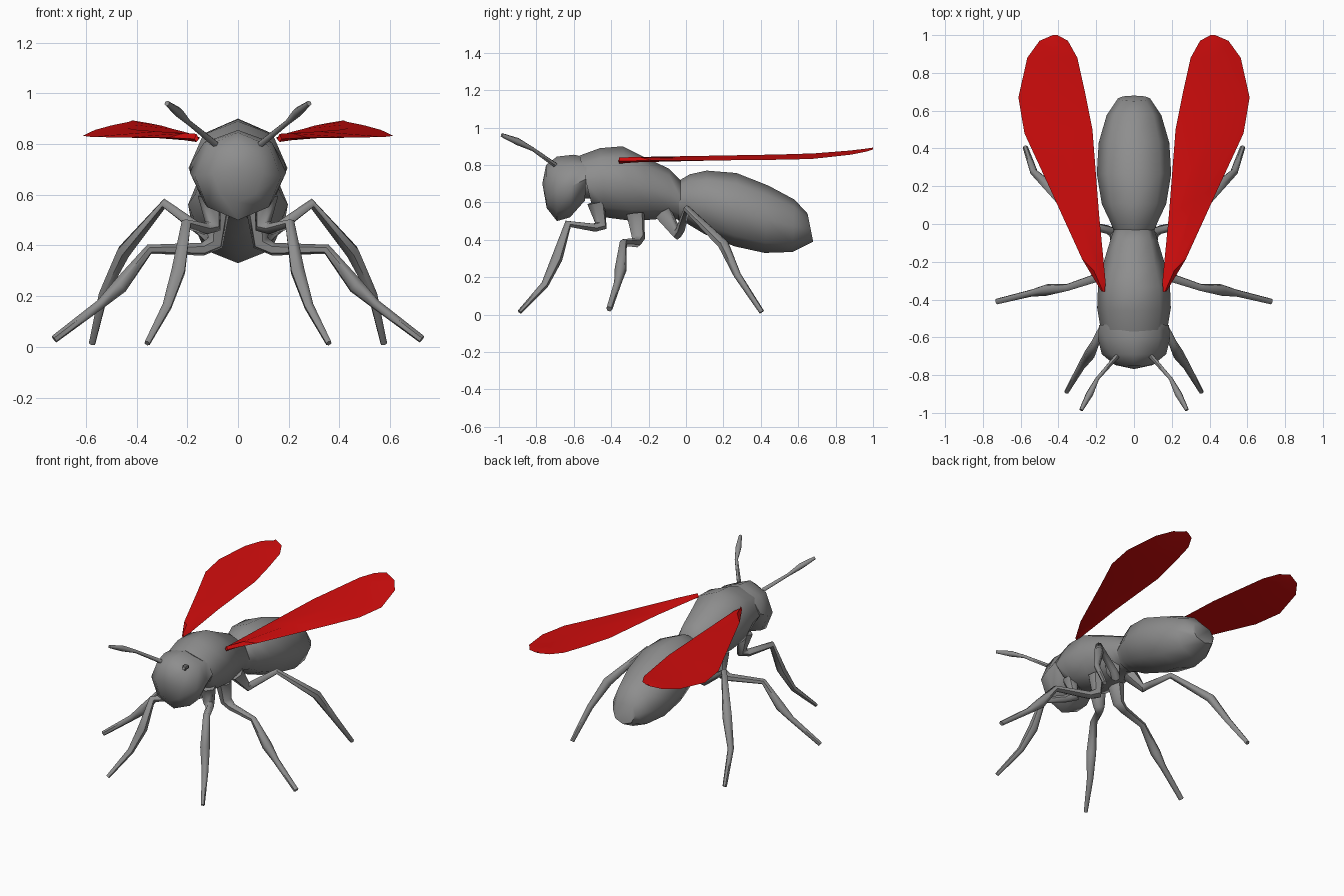
import bpy, bmesh, math
from mathutils import Vector

if "Cube" in bpy.data.objects:
    bpy.data.objects.remove(bpy.data.objects["Cube"])


def material(name, rgb):
    m = bpy.data.materials.new(name)
    m.diffuse_color = (*rgb, 1)
    m.use_nodes = True
    m.node_tree.nodes["Principled BSDF"].inputs["Base Color"].default_value = m.diffuse_color
    return m


grey = material("grey_shell", (0.27, 0.27, 0.27))
red = material("red_wing", (0.66, 0.004, 0.004))


def loft(name, rings, mat, angle=60, tips=(None, None)):
    """Skin a list of equal rings; each end is closed flat or with a tip."""
    bm = bmesh.new()
    rows = [[bm.verts.new(p) for p in ring] for ring in rings]
    n = len(rows[0])
    for a, b in zip(rows, rows[1:]):
        for i in range(n):
            j = (i + 1) % n
            bm.faces.new((a[i], a[j], b[j], b[i]))
    for row, tip in ((rows[0], tips[0]), (rows[-1], tips[1])):
        if tip:
            v = bm.verts.new(tip)
            for i in range(n):
                bm.faces.new((row[i], row[(i + 1) % n], v))
        else:
            bm.faces.new(row)
    bmesh.ops.recalc_face_normals(bm, faces=bm.faces)
    me = bpy.data.meshes.new(name)
    bm.to_mesh(me)
    bm.free()
    me.materials.append(mat)
    ob = bpy.data.objects.new(name, me)
    bpy.context.collection.objects.link(ob)
    bpy.ops.object.select_all(action='DESELECT')
    ob.select_set(True)
    bpy.context.view_layer.objects.active = ob
    bpy.ops.object.shade_smooth_by_angle(angle=math.radians(angle))
    return ob


def mirror(ob):
    m = ob.modifiers.new("mirror", 'MIRROR')
    m.use_axis[0] = True


def segment(name, sections, **kw):
    """Body part from (top y, top z, bottom y, bottom z, half width)."""
    rings = []
    for ty, tz, by, bz, w in sections:
        ring = []
        for k in range(8):
            a = math.tau * k / 8
            t = (1 + math.cos(a)) / 2
            ring.append((w * math.sin(a), by + (ty - by) * t, bz + (tz - bz) * t))
        rings.append(ring)
    return loft(name, rings, grey, **kw)


def limb(name, path, sides=6):
    """Tapered tube along (x, y, z, radius) points, on both sides."""
    pts = [Vector(p[:3]) for p in path]
    u, rings, old = None, [], None
    for i, p in enumerate(pts):
        t = Vector()
        if i:
            t += (p - pts[i - 1]).normalized()
        if i < len(pts) - 1:
            t += (pts[i + 1] - p).normalized()
        t.normalize()
        if u is None:
            u = t.orthogonal().normalized()
        else:
            u = old.rotation_difference(t) @ u
        v = t.cross(u)
        old = t
        r = path[i][3]
        rings.append([p + r * (math.cos(math.tau * k / sides) * u +
                               math.sin(math.tau * k / sides) * v)
                      for k in range(sides)])
    mirror(loft(name, rings, grey))


# body
segment("head", [
    (-.53, .84, -.54, .61, .185),
    (-.60, .855, -.62, .52, .19),
    (-.69, .845, -.69, .50, .17),
    (-.748, .80, -.745, .57, .10)], tips=(None, (0, -.768, .70)))
segment("neck", [
    (-.58, .80, -.58, .62, .11),
    (-.48, .80, -.48, .62, .11)])
segment("thorax", [
    (-.57, .85, -.50, .57, .18),
    (-.46, .89, -.43, .52, .195),
    (-.34, .90, -.28, .50, .19),
    (-.24, .85, -.16, .51, .16),
    (-.09, .78, -.08, .52, .125),
    (-.02, .71, -.02, .50, .105)])
segment("abdomen", [
    (-.04, .715, -.04, .50, .105),
    (.02, .75, .00, .49, .125),
    (.11, .77, .10, .43, .17),
    (.27, .757, .26, .365, .197),
    (.44, .69, .42, .33, .187),
    (.58, .615, .57, .335, .145),
    (.65, .54, .68, .39, .085)])

# legs
limb("front_leg", [
    (.11, -.48, .60, .05), (.10, -.455, .475, .035), (.13, -.49, .465, .024),
    (.205, -.63, .485, .022), (.235, -.69, .30, .03), (.28, -.755, .16, .02),
    (.358, -.89, .014, .012)])
limb("middle_leg", [
    (.08, -.27, .54, .05), (.09, -.255, .41, .036), (.14, -.265, .385, .026),
    (.35, -.335, .385, .02), (.465, -.35, .24, .032), (.54, -.365, .17, .02),
    (.725, -.41, .03, .016)])
limb("rear_leg", [
    (.07, -.12, .54, .05), (.11, -.045, .43, .03), (.14, -.03, .455, .024),
    (.29, .005, .565, .02), (.45, .20, .375, .03), (.53, .275, .21, .02),
    (.575, .405, .014, .014)])

# antennae
limb("antenna", [
    (.09, -.70, .80, .014), (.195, -.82, .885, .011),
    (.235, -.90, .925, .02), (.28, -.985, .96, .011)])

# wings: inner edge and outer edge points, half thickness
wing = [
    ((.155, -.36, .82), (.172, -.357, .82), .016),
    ((.150, -.31, .825), (.275, -.185, .825), .014),
    ((.185, .05, .84), (.455, .21, .825), .013),
    ((.220, .50, .85), (.580, .48, .828), .013),
    ((.260, .70, .86), (.612, .67, .832), .012),
    ((.300, .88, .872), (.565, .88, .855), .010),
    ((.350, .97, .882), (.500, .97, .873), .007),
    ((.405, 1.0, .886), (.430, 1.0, .884), .004)]
rings = []
for a, b, h in wing:
    a, b = Vector(a), Vector(b)
    mid = (a + b) / 2 + Vector((0, 0, .004))
    up = Vector((0, 0, h))
    rings.append([a, mid + up, b, mid - up])
mirror(loft("wing", rings, red, angle=30))
